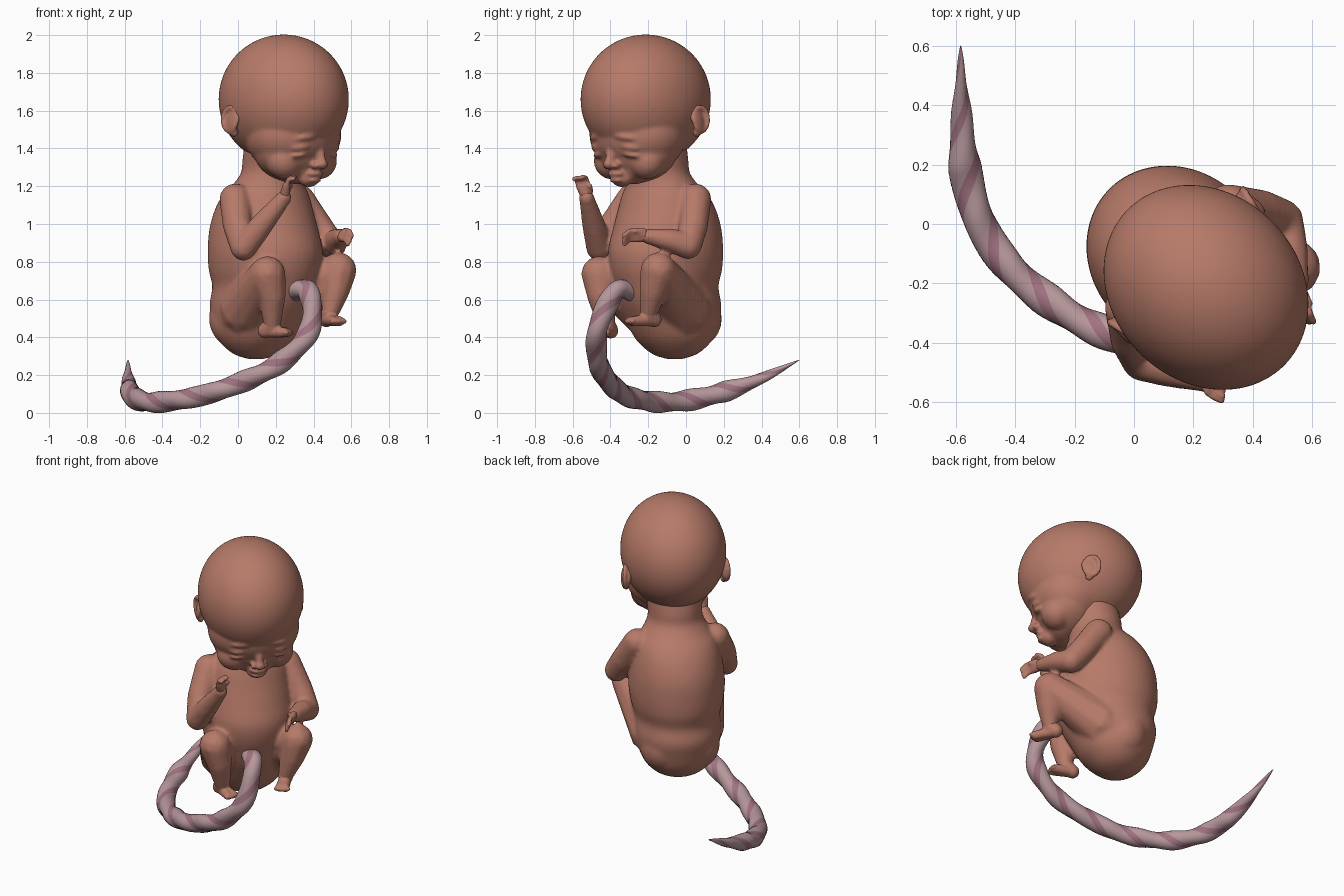
import bpy, bmesh, math
from mathutils import Vector, Matrix

if "Cube" in bpy.data.objects:
    bpy.data.objects.remove(bpy.data.objects["Cube"])

# The body faces local -Y, then is turned 45 degrees towards +X
TURN = Matrix.Translation((0.018, 0.018, 0)) @ Matrix.Rotation(math.radians(45), 4, 'Z')


def material(name, rgb):
    m = bpy.data.materials.new(name)
    m.diffuse_color = (*rgb, 1)
    m.use_nodes = True
    m.node_tree.nodes["Principled BSDF"].inputs["Base Color"].default_value = m.diffuse_color
    return m


SKIN = material("skin", (0.47, 0.195, 0.14))
PALE = material("cord_pale", (0.47, 0.31, 0.33))
VEIN = material("cord_vein", (0.36, 0.17, 0.22))


def P(u, v, z):
    """u = sideways (its left is +), v = forward, z = up"""
    return Vector((u, -v, z))


def blob(bm, c, r, rot=(0, 0, 0), sub=3):
    r = (r, r, r) if isinstance(r, (int, float)) else r
    m = Matrix.Translation(P(*c))
    for a, ax in zip(rot, 'XYZ'):
        m = m @ Matrix.Rotation(math.radians(a), 4, ax)
    bmesh.ops.create_icosphere(bm, subdivisions=sub, radius=1, matrix=m @ Matrix.Diagonal((*r, 1)))


def limb(bm, pts, n=10):
    """Chain of overlapping balls through (u, v, z, radius) points"""
    for a, b in zip(pts, pts[1:]):
        for i in range(n + 1):
            q = Vector(a).lerp(Vector(b), i / n)
            blob(bm, q[:3], q[3], sub=2)


def spline(path, steps):
    """Catmull-Rom samples through the path"""
    ext = [path[0] * 2 - path[1]] + path + [path[-1] * 2 - path[-2]]
    out = []
    for i in range(1, len(ext) - 2):
        a, b, c, d = ext[i - 1:i + 3]
        for t in (j / steps for j in range(steps)):
            out.append(.5 * (2 * b + (c - a) * t + (2 * a - 5 * b + 4 * c - d) * t * t
                             + (3 * b - a - 3 * c + d) * t ** 3))
    return out + [path[-1]]


def loft(bm, rings, n=48):
    """Closed stack of horizontal ellipses (z, v centre, half width, half depth)"""
    loops = []
    for z, v, a, b in spline([Vector(r) for r in rings], 4):
        loops.append([bm.verts.new(P(a * math.cos(t), v + b * math.sin(t), z))
                      for t in (2 * math.pi * i / n for i in range(n))])
    fs = [bm.faces.new((l0[i], l0[(i + 1) % n], l1[(i + 1) % n], l1[i]))
          for l0, l1 in zip(loops, loops[1:]) for i in range(n)]
    fs += [bm.faces.new(loops[0]), bm.faces.new(loops[-1])]
    bmesh.ops.recalc_face_normals(bm, faces=fs)


def finish(name, bm, voxel, iterations):
    bm.transform(TURN)
    me = bpy.data.meshes.new(name)
    bm.to_mesh(me)
    bm.free()
    me.materials.append(SKIN)
    ob = bpy.data.objects.new(name, me)
    bpy.context.collection.objects.link(ob)
    rm = ob.modifiers.new("fuse", 'REMESH')
    rm.mode, rm.voxel_size, rm.use_smooth_shade = 'VOXEL', voxel, True
    sm = ob.modifiers.new("soften", 'SMOOTH')
    sm.factor, sm.iterations = 0.5, iterations


# Body: torso and neck
body = bmesh.new()
loft(body, [(0.285, .11, .04, .04), (0.305, .11, .11, .10), (0.34, .11, .165, .15), (0.40, .115, .215, .205),
            (0.50, .13, .25, .25), (0.58, .145, .26, .28), (0.67, .17, .258, .29), (0.76, .175, .278, .315),
            (0.86, .178, .288, .32), (0.97, .167, .278, .298), (1.07, .168, .26, .263), (1.15, .182, .235, .225),
            (1.21, .205, .195, .185), (1.27, .23, .165, .165), (1.34, .245, .165, .17), (1.45, .28, .18, .18)])
for s in (-1, 1):  # buttocks
    blob(body, (s * .10, .065, .50), (.14, .155, .16))

# Body: legs, from hip over the knee to the ankle
legs = {"right": [(-.14, .18, .55, .15), (-.24, .435, .735, .098), (-.217, .445, .62, .076),
                  (-.195, .425, .47, .048)],
        "left": [(.14, .18, .55, .15), (.248, .48, .755, .098), (.218, .488, .65, .076),
                 (.18, .485, .53, .047)]}
# Body: arms, from shoulder over the elbow to the wrist
arms = {"right": [(-.235, .19, 1.13, .088), (-.30, .27, .99, .080), (-.33, .345, .875, .072),
                  (-.285, .43, .99, .064), (-.225, .545, 1.14, .042)],
        "left": [(.235, .19, 1.13, .088), (.30, .27, .99, .080), (.335, .345, .885, .074),
                 (.285, .43, .915, .064), (.218, .53, .935, .042)]}
for chain in (*legs.values(), *arms.values()):
    limb(body, chain)
finish("body", body, .0115, 8)

# Head with face
bm = bmesh.new()
blob(bm, (-.005, .322, 1.66), (.315, .372, .343), sub=5)
blob(bm, (0, .385, 1.475), (.275, .238, .215), sub=4)
blob(bm, (0, .395, 1.40), (.245, .19, .18), sub=4)
blob(bm, (0, .43, 1.31), (.16, .12, .10), sub=4)
blob(bm, (0, .505, 1.245), (.065, .052, .05))
blob(bm, (0, .590, 1.355), (.025, .03, .065), rot=(-8, 0, 0))
blob(bm, (0, .602, 1.317), (.032, .034, .028))
blob(bm, (0, .553, 1.266), (.054, .035, .017))
blob(bm, (0, .542, 1.232), (.044, .037, .017))
for s in (-1, 1):
    blob(bm, (s * .125, .45, 1.335), (.105, .095, .10))
    blob(bm, (s * .034, .584, 1.308), (.02, .024, .018))
    blob(bm, (s * .120, .560, 1.408), (.062, .036, .024), rot=(0, s * 8, s * 24))
    blob(bm, (s * .120, .550, 1.366), (.056, .036, .016), rot=(0, s * 8, s * 24))
    blob(bm, (s * .11, .592, 1.46), (.065, .025, .018), rot=(0, s * 8, s * 22))
finish("head", bm, .0095, 7)

# Ears: flat shell with a raised rim and lobe
for s, side in ((-1, "right"), (1, "left")):
    bm = bmesh.new()
    blob(bm, (s * .298, .230, 1.55), (.022, .058, .078), rot=(10, s * -8, s * 14))
    rim = [(s * (.304 + .012 * math.cos(t)), .227 - .050 * math.cos(t), 1.553 + .066 * math.sin(t), .014)
           for t in (math.radians(a) for a in range(-80, 171, 25))]
    limb(bm, rim, 4)
    blob(bm, (s * .295, .24, 1.488), (.019, .026, .028))
    finish(side + "_ear", bm, .008, 5)


# Hands: palm, four curled fingers and a thumb
def hand(name, wrist, along, across, curl):
    w, d, a, c = (Vector(t) for t in (wrist, along, across, curl))
    bm = bmesh.new()
    for k in (-1, 0, 1):
        limb(bm, [(*w, .03), (*(w + d * .06 + a * .019 * k), .022)], 6)
    for k in range(4):
        base = w + d * .06 + a * (.017 * (k - 1.5))
        mid = base + d * .042 + c * .006
        tip = mid + d * (.012 + .004 * (k % 2)) + c * .03
        limb(bm, [(*base, .015), (*mid, .0135), (*tip, .012)], 6)
    th = w + d * .025 + a * .03
    limb(bm, [(*th, .016), (*(th + d * .035 + a * .014 + c * .022), .013)], 6)
    finish(name, bm, .006, 3)


hand("right_hand", (-.225, .547, 1.145), (-.03, .32, .95), (.75, -.6, .15), (.3, .8, -.3))
hand("left_hand", (.218, .53, .935), (-.45, .88, .1), (.3, .25, .9), (-.1, .5, -.85))

# Feet: heel, sole and five toes
feet = {"right": ((-.205, .385, .435), (-.155, .50, .425)), "left": ((.185, .45, .495), (.14, .58, .485))}
for side, pair in feet.items():
    bm = bmesh.new()
    heel, toe = (Vector(p) for p in pair)
    d = (toe - heel).normalized()
    across = d.cross(Vector((0, 0, 1)))
    limb(bm, [(*legs[side][-1][:3], .047), (*heel, .043)])
    for k in (-1, 1):
        limb(bm, [(*heel, .038), (*(toe - d * .01 + across * .017 * k), .027)])
    for k in range(5):
        blob(bm, toe + d * (.012 - .003 * abs(k - 2)) + across * (.018 * (k - 2)), .0145, sub=2)
    finish(side + "_foot", bm, .007, 4)

# Umbilical cord: tapering twisted tube with a spiral vein
pts = spline([Vector(p) for p in ((.25, -.25, .63), (.33, -.33, .655), (.375, -.38, .635), (.393, -.45, .50),
                                  (.345, -.475, .38), (.20, -.46, .25), (0, -.40, .155), (-.20, -.315, .09),
                                  (-.40, -.165, .058), (-.515, 0, .065), (-.567, .18, .105), (-.58, .38, .175),
                                  (-.583, .60, .28))], 14)
bm = bmesh.new()
N, loops, dist = 28, [], 0.0
normal = Vector((0, 0, 1))
for i, p in enumerate(pts):
    tan = (pts[min(i + 1, len(pts) - 1)] - pts[max(i - 1, 0)]).normalized()
    normal = (normal - tan * normal.dot(tan)).normalized()
    side = tan.cross(normal)
    dist += (p - pts[i - 1]).length if i else 0
    left = (len(pts) - 1 - i) / len(pts)
    r = .054 * min(1, (left / .16) ** .85 + .02) * (1 + .03 * math.sin(dist * 32))
    ring = []
    for k in range(N):
        t = 2 * math.pi * k / N + dist * 13
        rr = r * (1 + .07 * math.cos(4 * math.pi * k / N))
        ring.append(bm.verts.new(p + (normal * math.cos(t) + side * math.sin(t)) * rr))
    loops.append(ring)
for l0, l1 in zip(loops, loops[1:]):
    for k in range(N):
        f = bm.faces.new((l0[k], l0[(k + 1) % N], l1[(k + 1) % N], l1[k]))
        f.material_index = 1 if k % 14 in (5, 6, 7, 8) else 0
        f.smooth = True
bm.faces.new(loops[0])
bm.faces.new(loops[-1])
bmesh.ops.recalc_face_normals(bm, faces=bm.faces[:])
me = bpy.data.meshes.new("umbilical_cord")
bm.to_mesh(me)
bm.free()
me.materials.append(PALE)
me.materials.append(VEIN)
bpy.context.collection.objects.link(bpy.data.objects.new("umbilical_cord", me))
